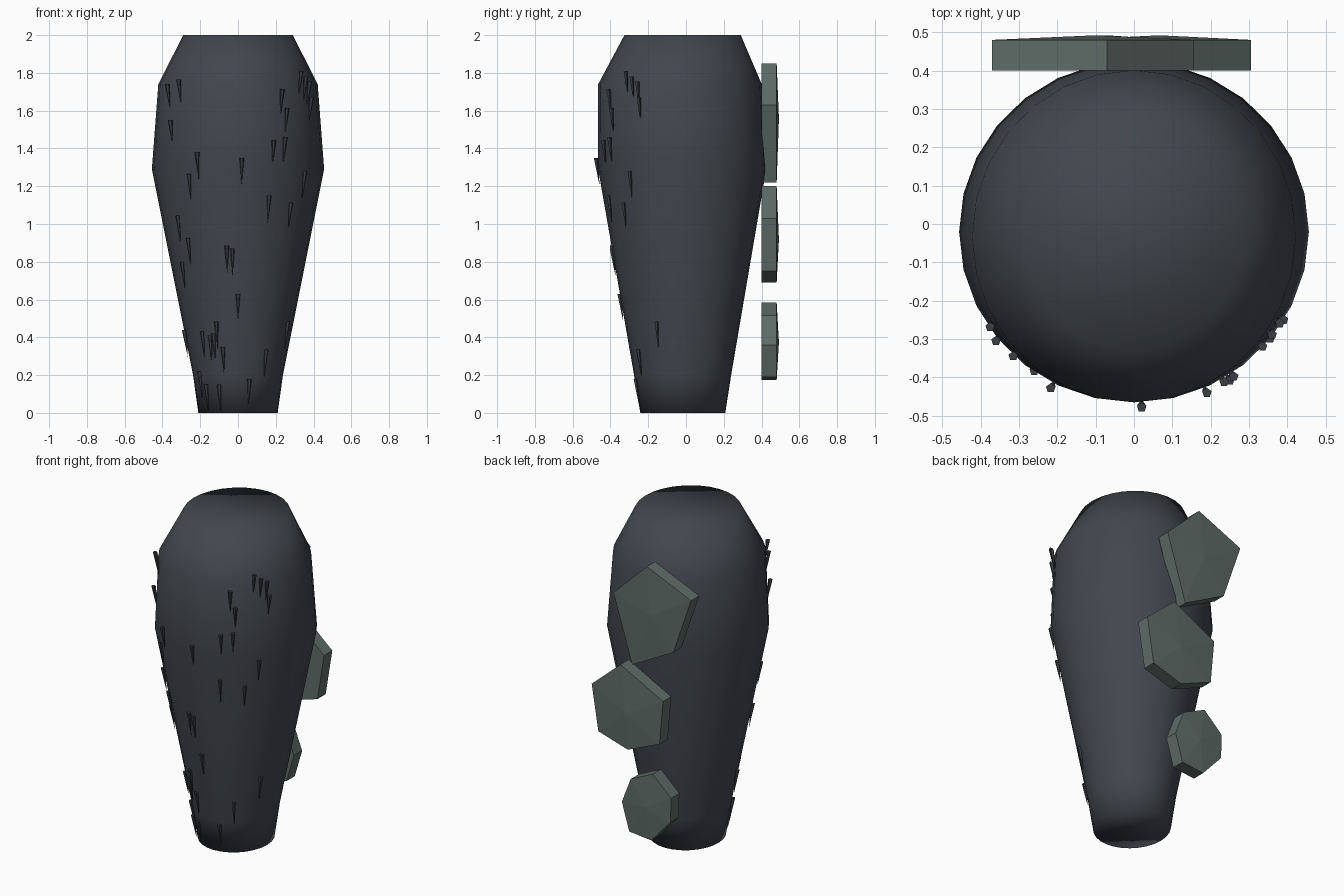
import bpy, bmesh, math
from mathutils import Vector

if "Cube" in bpy.data.objects:
    bpy.data.objects.remove(bpy.data.objects["Cube"])


def material(name, rgb):
    m = bpy.data.materials.new(name)
    m.diffuse_color = (*rgb, 1)
    m.use_nodes = True
    m.node_tree.nodes["Principled BSDF"].inputs["Base Color"].default_value = m.diffuse_color
    return m


def finish(bm, name, mat, smooth=False):
    bmesh.ops.recalc_face_normals(bm, faces=bm.faces[:])
    me = bpy.data.meshes.new(name)
    bm.to_mesh(me)
    bm.free()
    for p in me.polygons:
        p.use_smooth = smooth
    me.materials.append(mat)
    ob = bpy.data.objects.new(name, me)
    bpy.context.collection.objects.link(ob)
    return ob


slate = material("dark slate", (0.055, 0.062, 0.076))
bristle_dark = material("bristle dark grey", (0.042, 0.048, 0.056))
moss_grey = material("moss grey", (0.115, 0.15, 0.137))

# Body profile: height, half width in x, half depth in y, y centre
RINGS = [(0, 0.21, 0.225, -0.017), (0.2, 0.238, 0.257, -0.018),
         (1.29, 0.456, 0.445, -0.02), (1.74, 0.422, 0.433, -0.032),
         (2.0, 0.29, 0.308, -0.018)]
SIDES = 28


def section(z):
    """Half width, half depth and y centre of the body at height z."""
    for a, b in zip(RINGS, RINGS[1:]):
        if z <= b[0]:
            t = max(0, (z - a[0]) / (b[0] - a[0]))
            return [p + (q - p) * t for p, q in zip(a[1:], b[1:])]
    return RINGS[-1][1:]


# Body: lofted oval rings with flat caps, smooth all over
bm = bmesh.new()
loops = []
for z, rx, ry, cy in RINGS:
    loops.append([bm.verts.new((rx * math.sin(2 * math.pi * i / SIDES),
                                cy - ry * math.cos(2 * math.pi * i / SIDES), z))
                  for i in range(SIDES)])
for lo, hi in zip(loops, loops[1:]):
    for i in range(SIDES):
        j = (i + 1) % SIDES
        bm.faces.new((lo[i], lo[j], hi[j], hi[i]))
bm.faces.new(loops[0][::-1])
bm.faces.new(loops[-1])
finish(bm, "body", slate, smooth=True)

# Bristles: five-sided cones pointing down over the front (x, top z)
BRISTLES = [(-.375, 1.74), (-.315, 1.765), (-.36, 1.55), (-.217, 1.38), (-.26, 1.265),
            (.02, 1.35), (.19, 1.445), (.25, 1.46), (.235, 1.715), (.26, 1.615),
            (.335, 1.81), (.36, 1.78), (.38, 1.755), (.39, 1.67), (.355, 1.28),
            (.165, 1.15), (.28, 1.115), (-.32, 1.045), (-.265, .925), (-.297, .8),
            (-.06, .885), (-.03, .87), (0, .63), (.265, .485), (.15, .335),
            (.06, .18), (-.1, .15), (-.115, .485), (-.19, .43), (-.15, .41),
            (-.13, .42), (-.08, .35), (-.285, .44), (-.205, .22), (-.17, .15)]
LENGTH, RADIUS = 0.145, 0.013
bm = bmesh.new()
for x, z in BRISTLES:
    rx, ry, cy = section(z - 0.07)
    s = max(-0.97, min(0.97, x / (rx + 0.015)))
    out = Vector((s, -math.sqrt(1 - s * s), 0))
    top = Vector((x, cy + (ry + 0.015) * out.y, z))
    tip = top - out * 0.02 - Vector((0, 0, LENGTH))
    ring = [bm.verts.new(top + Vector((RADIUS * math.sin(a), RADIUS * math.cos(a), 0)))
            for a in (2 * math.pi * i / 5 for i in range(5))]
    point = bm.verts.new(tip)
    bm.faces.new(ring)
    for i in range(5):
        bm.faces.new((ring[i], point, ring[(i + 1) % 5]))
finish(bm, "bristles", bristle_dark)

# Back plates: polygon slabs with a shallow raised centre (x, z outlines)
PLATES = {
    "upper_back_plate": [(-.07, 1.85), (.157, 1.63), (.03, 1.22), (-.25, 1.37), (-.37, 1.72)],
    "middle_back_plate": [(.11, 1.2), (.305, 1.03), (.26, .75), (.06, .69),
                          (-.155, .78), (-.18, 1.05)],
    "lower_back_plate": [(.1, .36), (.04, .515), (-.11, .585), (-.235, .47),
                         (-.23, .32), (-.1, .175), (.05, .19)],
}
for name, outline in PLATES.items():
    bm = bmesh.new()
    n = len(outline)
    inner = [bm.verts.new((x, 0.40, z)) for x, z in outline]
    outer = [bm.verts.new((x, 0.48, z)) for x, z in outline]
    peak = bm.verts.new((sum(p[0] for p in outline) / n, 0.492,
                         sum(p[1] for p in outline) / n))
    bm.faces.new(inner)
    for i in range(n):
        j = (i + 1) % n
        bm.faces.new((inner[i], inner[j], outer[j], outer[i]))
        bm.faces.new((outer[i], outer[j], peak))
    finish(bm, name, moss_grey)
